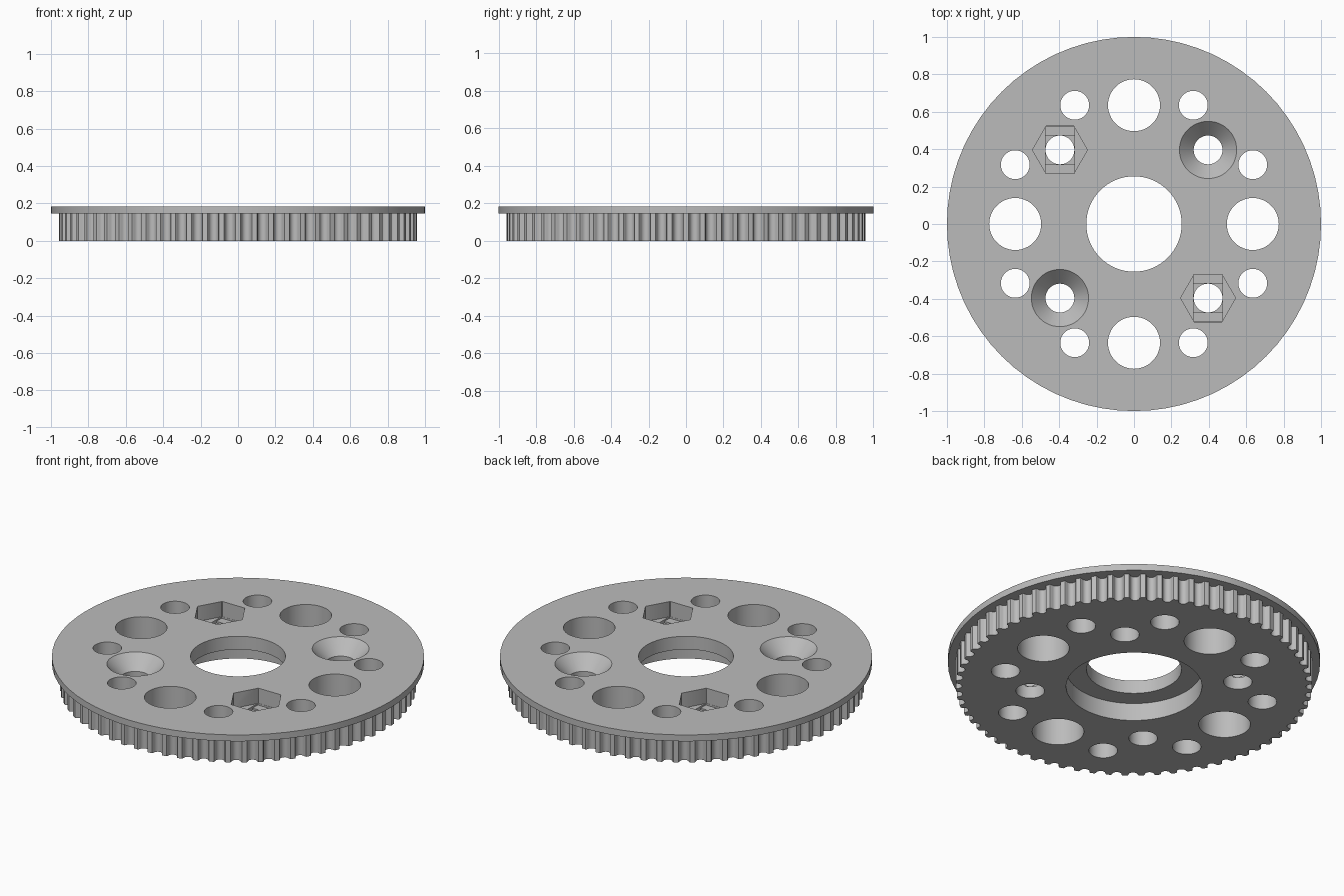
import bpy, bmesh
from math import pi, cos, sin

cube = bpy.data.objects.get("Cube")
if cube:
    bpy.data.objects.remove(cube, do_unlink=True)

TOP, FLANGE_Z, TEETH = 0.183, 0.145, 68
TIP_R, GROOVE_R, PITCH = 0.958, 0.026, 2 * pi / 68

grey = bpy.data.materials.new("plain grey")
grey.use_nodes = True
colour = (0.5, 0.5, 0.5, 1)
grey.diffuse_color = colour
grey.node_tree.nodes["Principled BSDF"].inputs["Base Color"].default_value = colour


def ring(radius, sides, cx=0, cy=0, turn=0):
    return [(cx + radius * cos(turn + 2 * pi * i / sides),
             cy + radius * sin(turn + 2 * pi * i / sides)) for i in range(sides)]


def box(cx, cy, hx, hy):
    return [(cx - hx, cy - hy), (cx + hx, cy - hy), (cx + hx, cy + hy), (cx - hx, cy + hy)]


def loft(name, sections):
    """Closed solid through a stack of (outline, z) sections."""
    bm = bmesh.new()
    rings = [[bm.verts.new((x, y, z)) for x, y in pts] for pts, z in sections]
    bm.faces.new(rings[0][::-1])
    bm.faces.new(rings[-1])
    for low, high in zip(rings, rings[1:]):
        n = len(low)
        for i in range(n):
            j = (i + 1) % n
            bm.faces.new((low[i], low[j], high[j], high[i]))
    mesh = bpy.data.meshes.new(name)
    bm.to_mesh(mesh)
    bm.free()
    mesh.materials.append(grey)
    obj = bpy.data.objects.new(name, mesh)
    bpy.context.collection.objects.link(obj)
    return obj


# Toothed rim: rounded belt grooves between flat tooth tips
profile = []
for t in range(TEETH):
    mid = (t + 0.5) * PITCH
    for k in range(9):
        a = pi * k / 8
        r = TIP_R - 0.008 - GROOVE_R * sin(a)
        off = -GROOVE_R * cos(a) / TIP_R
        if k == 0:
            profile.append((TIP_R * cos(mid + off * 1.2), TIP_R * sin(mid + off * 1.2)))
        profile.append((r * cos(mid + off), r * sin(mid + off)))
        if k == 8:
            profile.append((TIP_R * cos(mid + off * 1.2), TIP_R * sin(mid + off * 1.2)))

pulley = loft("toothed_pulley", [(profile, 0), (profile, FLANGE_Z)])
flange = loft("flange", [(ring(1, 72), FLANGE_Z), (ring(1, 72), TOP)])

# Cutters for every hole and pocket
B, T = -0.1, TOP + 0.1
cutters = [
    loft("bore_cutter", [(ring(0.255, 64), B), (ring(0.255, 64), T)]),
    loft("bearing_seat_cutter", [(ring(0.365, 64), B), (ring(0.365, 64), 0.105)]),
]


def hole(x, y, r):
    c = ring(r, 48, x, y)
    cutters.append(loft("hole_cutter", [(c, B), (c, T)]))


for s in (-1, 1):
    hole(0.635 * s, 0, 0.139)
    hole(0, 0.635 * s, 0.139)
    for q in (-1, 1):
        hole(0.317 * s, 0.635 * q, 0.077)
        hole(0.635 * s, 0.317 * q, 0.077)
        hole(0.396 * s, 0.396 * q, 0.077)
    # Countersunk screw seat
    x = y = 0.396 * s
    cutters.append(loft("countersink_cutter", [
        (ring(0.077, 48, x, y), TOP - 0.08), (ring(0.153, 48, x, y), TOP),
        (ring(0.153, 48, x, y), T)]))
    # Hexagonal nut pocket with two shallow steps in its floor
    y = -x
    floor = TOP - 0.09
    nut = ring(0.147, 6, x, y)
    slot, square = box(x, y, 0.077, 0.126), box(x, y, 0.077, 0.077)
    cutters.append(loft("nut_cutter", [(nut, floor), (nut, T)]))
    cutters.append(loft("slot_cutter", [(slot, floor - 0.01), (slot, T)]))
    cutters.append(loft("square_cutter", [(square, floor - 0.02), (square, T)]))


def boolean(target, other, operation):
    mod = target.modifiers.new("cut", 'BOOLEAN')
    mod.operation, mod.solver, mod.object = operation, 'EXACT', other
    bpy.context.view_layer.objects.active = target
    bpy.ops.object.modifier_apply(modifier=mod.name)
    bpy.data.objects.remove(other, do_unlink=True)


boolean(pulley, flange, 'UNION')
for cutter in cutters:
    boolean(pulley, cutter, 'DIFFERENCE')

bpy.ops.object.select_all(action='DESELECT')
pulley.select_set(True)
bpy.context.view_layer.objects.active = pulley
bpy.ops.object.shade_smooth_by_angle(angle=pi / 6)
